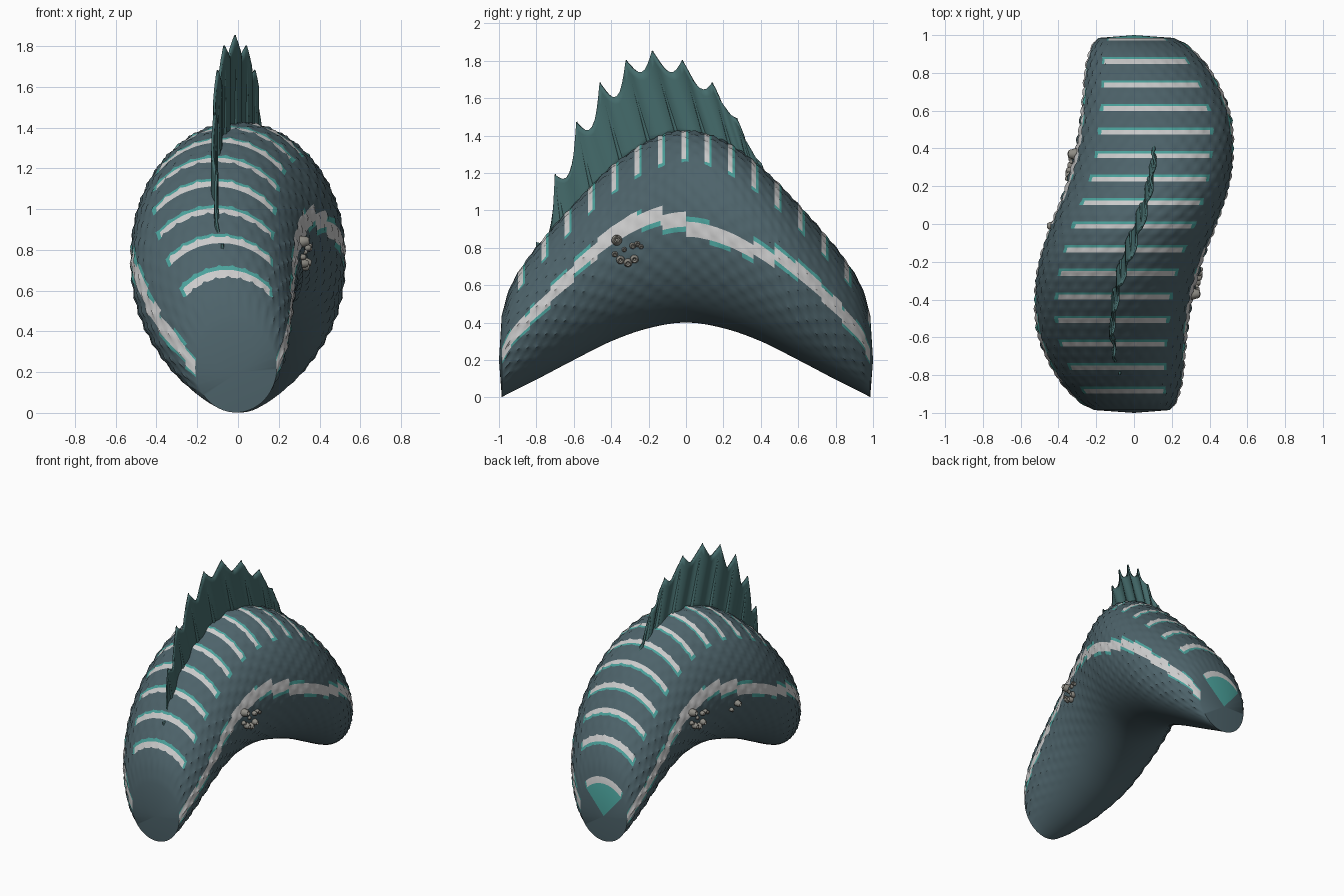
import bpy, bmesh, math
from mathutils import Vector

if "Cube" in bpy.data.objects:
    bpy.data.objects.remove(bpy.data.objects["Cube"])

def material(name, rgb):
    m = bpy.data.materials.new(name)
    m.diffuse_color = (*rgb, 1)
    m.use_nodes = True
    m.node_tree.nodes["Principled BSDF"].inputs["Base Color"].default_value = m.diffuse_color
    return m

SKIN = material("skin", (0.075, 0.125, 0.145))
TEAL = material("teal", (0.07, 0.36, 0.33))
SILVER = material("silver", (0.55, 0.54, 0.54))
FIN = material("fin", (0.06, 0.15, 0.15))
SHELL = material("shell", (0.27, 0.26, 0.23))

def curve(pts, t):
    """Smooth interpolation through (t, value) points."""
    t = min(max(t, pts[0][0]), pts[-1][0])
    n = len(pts)
    def slope(i):
        a, b = pts[max(i - 1, 0)], pts[min(i + 1, n - 1)]
        return (b[1] - a[1]) / (b[0] - a[0])
    i = max(k for k in range(n - 1) if pts[k][0] <= t)
    (x0, y0), (x1, y1) = pts[i], pts[i + 1]
    h = x1 - x0
    f = (t - x0) / h
    return (y0 * (1 + 2 * f) * (1 - f) ** 2 + slope(i) * h * f * (1 - f) ** 2
            + y1 * f * f * (3 - 2 * f) + slope(i + 1) * h * f * f * (f - 1))

# body profiles along y, mirrored about the middle
TOP = [(-.2, 1.37), (0, 1.425), (.2, 1.37), (.4, 1.23), (.6, 1.03), (.8, .8), (.9, .66), (.95, .56), (.985, .44)]
LOW = [(-.2, .37), (0, .40), (.2, .37), (.4, .3), (.6, .2), (.8, .095), (.9, .045), (.985, .002)]
WIDE = [(-.2, .43), (0, .435), (.2, .43), (.4, .415), (.6, .39), (.8, .335), (.9, .285), (.95, .245), (.985, .2)]
SWAY = [(0, 0), (.2, .07), (.4, .108), (.6, .113), (.8, .077), (.95, .03), (.985, .01)]
# height of the side line above the body centre
LINE = [(-1, 0), (-.8, .01), (-.6, .06), (-.4, .1), (-.2, .085), (0, .01),
        (.2, -.025), (.4, .01), (.6, .07), (.8, .04), (1, 0)]

def top(y): return curve(TOP, abs(y))
def wide(y): return curve(WIDE, abs(y))
def sway(y): return math.copysign(curve(SWAY, abs(y)), y)
def mid(y): return (top(y) + curve(LOW, abs(y))) / 2
def half(y): return (top(y) - curve(LOW, abs(y))) / 2

def finish(bm, name, mats):
    bmesh.ops.recalc_face_normals(bm, faces=bm.faces)
    me = bpy.data.meshes.new(name)
    bm.to_mesh(me)
    bm.free()
    for m in mats:
        me.materials.append(m)
    me.shade_smooth()
    me.set_sharp_from_angle(angle=math.radians(45))
    ob = bpy.data.objects.new(name, me)
    bpy.context.collection.objects.link(ob)
    return ob

# arched body with scale bumps, back stripes and side lines
RINGS, SEG = 158, 120
bm = bmesh.new()
rings = []
for k in range(RINGS + 1):
    y = -.985 + 1.97 * k / RINGS
    w, h, cx, cz = wide(y), half(y), sway(y), mid(y)
    row = []
    for j in range(SEG):
        a = 2 * math.pi * j / SEG            # 0 = top
        scale = max(0, math.cos(2 * math.pi * y / .1) * math.cos(30 * a))
        fade = min(1, max(0, (math.cos(a) + .85) * 3)) * (1 if k not in (0, RINGS) else 0)
        d = .009 * scale * fade
        row.append(bm.verts.new((cx + (w + d) * math.sin(a), y, cz + (h + d) * math.cos(a))))
    rings.append(row)
for k in range(RINGS):
    y = -.985 + 1.97 * (k + .5) / RINGS
    step = (math.floor(y / .12) + .5) * .12
    for j in range(SEG):
        n = (j + 1) % SEG
        f = bm.faces.new((rings[k][j], rings[k][n], rings[k + 1][n], rings[k + 1][j]))
        a = 2 * math.pi * (j + .5) / SEG
        ang = min(a, 2 * math.pi - a)
        if ang < .84 and k % 10 in (7, 8, 9):
            f.material_index = 2 if k % 10 < 9 and ang < .79 else 1
        side = 1 if a < math.pi else -1
        off = abs(half(y) * math.cos(a) - curve(LINE, side * step))
        if abs(ang - math.pi / 2) < .6 and off < .05:
            f.material_index = 2 if off < .04 else 1
for row, y in ((rings[0], -1), (rings[-1], 1)):
    tip = bm.verts.new((0, y, .2))
    for j in range(SEG):
        f = bm.faces.new((row[j], row[(j + 1) % SEG], tip))
        if y > 0 and (j < 16 or j >= SEG - 16):
            f.material_index = 1
finish(bm, "serpent_body", (SKIN, TEAL, SILVER))

# back fin: (base y, tip y, tip z) for every spine
SPINES = [(-.80, -.80, .83), (-.66, -.70, 1.19), (-.50, -.585, 1.47), (-.34, -.46, 1.68),
          (-.19, -.32, 1.80), (-.04, -.18, 1.85), (.11, -.02, 1.80), (.25, .14, 1.68),
          (.34, .27, 1.49), (.43, .40, 1.25)]
COLS, ROWS = 8, 8
bm = bmesh.new()
cols = []
for i in range(len(SPINES) - 1):
    A, B = SPINES[i], SPINES[i + 1]
    for c in range(COLS + (i == len(SPINES) - 2)):
        f = c / COLS
        by, ty, tz = (p + (q - p) * f for p, q in zip(A, B))
        dip = (.13 if i < 4 else .085 if i < 7 else .04) * math.sin(math.pi * f)
        base = Vector((sway(by), by, top(by) - .03))
        edge = Vector((sway(by), ty + dip * .15, max(tz - dip, top(by) - .01)))
        ripple = .01 * math.sin(2 * math.pi * f)
        cols.append([bm.verts.new(base.lerp(edge, r / ROWS) + Vector((ripple, 0, 0))) for r in range(ROWS + 1)])
for p, q in zip(cols, cols[1:]):
    for r in range(ROWS):
        bm.faces.new((p[r], q[r], q[r + 1], p[r + 1]))
fin = finish(bm, "back_fin", (FIN,))
mod = fin.modifiers.new("thickness", 'SOLIDIFY')
mod.thickness, mod.offset = .012, 0

# tapered fin spines
bm = bmesh.new()
for by, ty, tz in SPINES[1:-1]:
    a = Vector((sway(by), by, top(by) - .03))
    b = Vector((sway(by), ty, tz + .003))
    d = b - a
    rot = d.to_track_quat('Z', 'Y').to_matrix().to_4x4()
    rot.translation = (a + b) / 2
    bmesh.ops.create_cone(bm, cap_ends=True, segments=8, radius1=.014, radius2=.004, depth=d.length, matrix=rot)
finish(bm, "fin_spines", (FIN,))

# barnacles: hollow cones set on the flanks
CLUSTER = [(-.37, .84, .03), (-.38, .765, .017), (-.35, .735, .024), (-.31, .72, .024), (-.275, .74, .024),
           (-.26, .82, .016), (-.24, .805, .014), (-.285, .81, .018), (-.33, .79, .014)]
SHAPE = [(1, -.4), (.95, .3), (.75, 1.0), (.55, 1.3), (.4, 1.2), (.25, .7)]
bm = bmesh.new()
def barnacle(side, y, z, r):
    w, h, dz = wide(y), half(y), z - mid(y)
    dx = w * math.sqrt(max(0, 1 - (dz / h) ** 2))
    pos = Vector((sway(y) + side * dx, y, z))
    q = Vector((side * dx / w ** 2, 0, dz / h ** 2)).to_track_quat('Z', 'Y')
    loops = [[bm.verts.new(pos + q @ Vector((s * r * math.cos(t * math.pi / 5), s * r * math.sin(t * math.pi / 5), u * r)))
              for t in range(10)] for s, u in SHAPE]
    for p, n in zip(loops, loops[1:]):
        for t in range(10):
            bm.faces.new((p[t], p[(t + 1) % 10], n[(t + 1) % 10], n[t]))
    bm.faces.new(loops[-1])
    bm.faces.new(loops[0][::-1])
for y, z, r in CLUSTER:
    barnacle(1, y, z, r)
    barnacle(-1, -y, z, r)
barnacle(-1, -.01, .8, .024)
barnacle(-1, .03, .76, .016)
finish(bm, "barnacles", (SHELL,))
